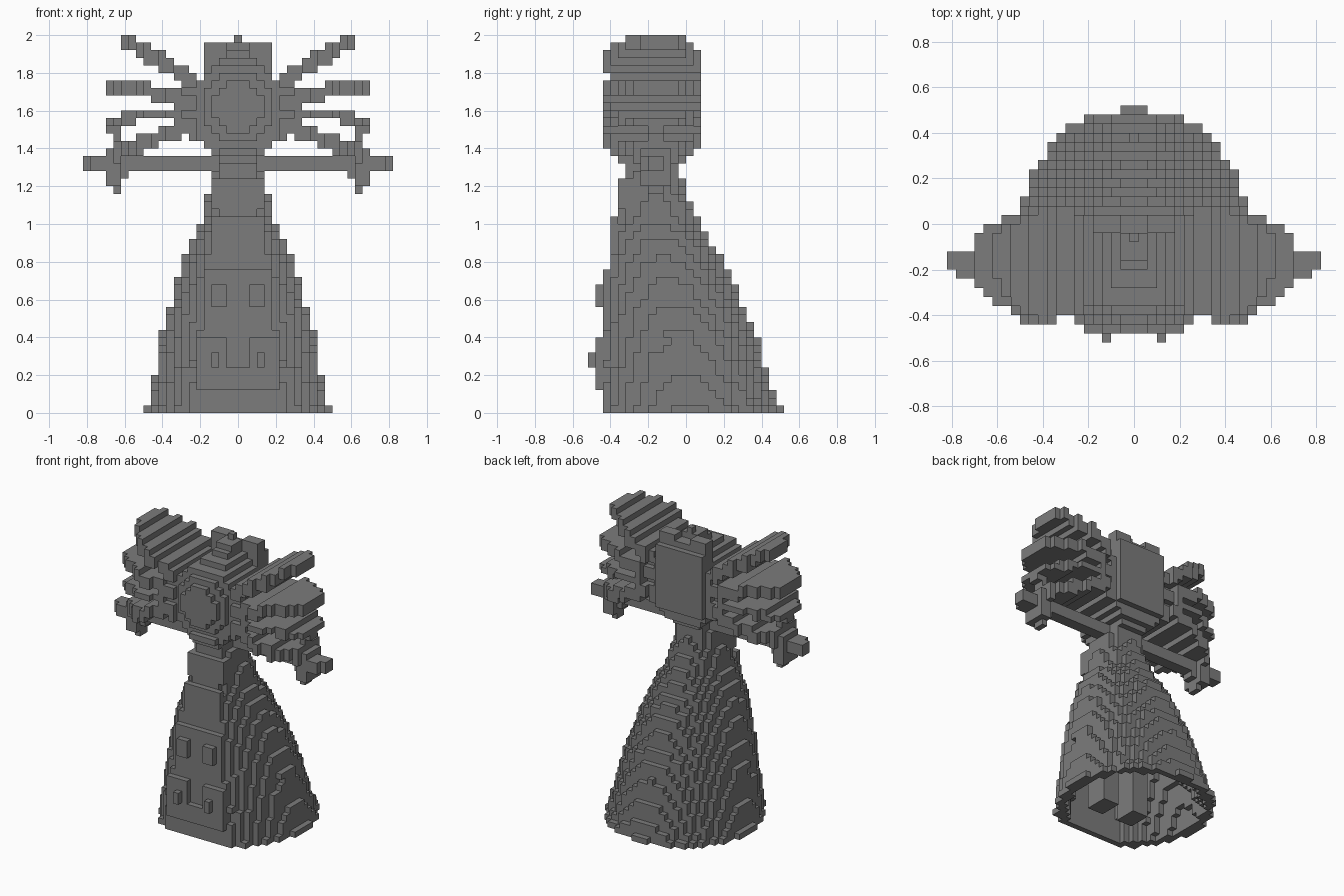
import bpy
import math
from mathutils import Vector

old = bpy.data.objects.get("Cube")
if old:
    bpy.data.objects.remove(old, do_unlink=True)

S = 0.04  # size of one block

stone = bpy.data.materials.new("dark grey stone")
stone.use_nodes = True
GREY = (0.2, 0.2, 0.2, 1)
stone.diffuse_color = GREY
stone.node_tree.nodes["Principled BSDF"].inputs["Base Color"].default_value = GREY


def build(name, inside):
    """Fill every block whose centre passes inside(|x|, y, z), keep outer faces."""
    cells = {(i, j, k) for i in range(-22, 23) for j in range(-14, 15) for k in range(50)
             if inside(abs(i) * S, (j + 0.5) * S, (k + 0.5) * S)}
    verts, faces = {}, []
    for c in sorted(cells):
        for axis in range(3):
            for side in (0, 1):
                n = list(c)
                n[axis] += 2 * side - 1
                if tuple(n) in cells:
                    continue
                quad = []
                for a, b in ((0, 0), (1, 0), (1, 1), (0, 1)):
                    p = list(c)
                    p[axis] += side
                    p[(axis + 1) % 3] += a
                    p[(axis + 2) % 3] += b
                    quad.append(verts.setdefault(tuple(p), len(verts)))
                faces.append(quad if side else quad[::-1])
    points = [((x - 0.5) * S, y * S, z * S) for x, y, z in verts]
    mesh = bpy.data.meshes.new(name)
    mesh.from_pydata(points, [], faces)
    mesh.materials.append(stone)
    obj = bpy.data.objects.new(name, mesh)
    bpy.context.collection.objects.link(obj)


def within(v, low, high):
    return low < v < high


def boxes(*specs):
    """Union of boxes given as x range, y range, z range."""
    return lambda x, y, z: any(within(x, *a) and within(y, *b) and within(z, *c)
                               for a, b, c in specs)


def lerp_table(rows, t):
    for lo, hi in zip(rows, rows[1:]):
        if t <= hi[0]:
            f = max(0, (t - lo[0]) / (hi[0] - lo[0]))
            return [p + (q - p) * f for p, q in zip(lo[1:], hi[1:])]
    return rows[-1][1:]


# Robe: height, half width, back, front
ROBE = [(0, .495, .53, -.45), (.04, .475, .49, -.45), (.16, .45, .45, -.45),
        (.36, .41, .39, -.44), (.5, .385, .33, -.43), (.6, .35, .29, -.43),
        (.72, .32, .24, -.42), (.84, .275, .175, -.41), (.96, .22, .10, -.40),
        (1.04, .18, .055, -.35), (1.12, .17, .035, -.32), (1.16, .15, .005, -.32),
        (1.28, .14, -.035, -.32)]


def in_robe(x, y, z, inset=0):
    w, back, front = (v - d for v, d in zip(lerp_table(ROBE, z), (inset, inset, -inset)))
    mid = (back + front) / 2
    if not front < y < back:
        return False
    depth = back - mid if y > mid else 1.12 * (mid - front)
    ripple = .03 * math.sin(40 * z) * math.cos(40 * x)
    return (x / w) ** 2 + ((y - mid) / depth) ** 2 < 1.0 + ripple


build("robe", lambda x, y, z: z < 1.28 and in_robe(x, y, z)
      and not (z < 0.96 and in_robe(x, y, z, 0.055)))

# Legs hidden in the hollow robe
build("legs", boxes(((.05, .19), (-.24, -.08), (.04, 1.0))))

# Raised relief on the front of the robe
build("front_relief", boxes(
    ((-1, .22), (-.48, -.40), (.12, .24)),
    ((.06, .22), (-.48, -.40), (.24, .40)),
    ((.10, .14), (-.52, -.44), (.24, .32)),
    ((-1, .20), (-.44, -.40), (.40, .56)),
    ((.06, .14), (-.48, -.40), (.56, .68)),
    ((-1, .18), (-.44, -.36), (.56, .76)),
    ((-1, .14), (-.40, -.36), (.76, 1.04)),
    ((-1, .14), (-.36, -.28), (1.08, 1.24))))

build("neck", boxes(
    ((-1, .10), (-.32, -.04), (1.24, 1.32)),
    ((-1, .10), (-.36, 0), (1.32, 1.36)),
    ((-1, .10), (-.40, .04), (1.36, 1.40))))


# Round head with a flat stepped face
def in_head(x, y, z):
    r = math.hypot(x / .25, (z - 1.62) / .25)
    d = Vector((x / .25, (y + .16) / .32, (z - 1.62) / .25)).length
    face = r < .55 and within(y, -.44, -.1)
    cheek = r < .95 and within(y, -.36, .04)
    root = x < .31 and within(z, 1.56, 1.72) and within(y, -.36, 0)
    return (d < 1 and within(y, -.40, .04)) or face or cheek or root


build("head", in_head)

# Stepped crown in front of a tall back slab with two corner posts
build("crown", boxes(
    ((-1, .18), (-.36, .04), (1.72, 1.80)),
    ((-1, .14), (-.32, .04), (1.80, 1.84)),
    ((-1, .10), (-.28, .04), (1.84, 1.88)),
    ((-1, .06), (-.20, .04), (1.88, 1.92)),
    ((-1, .06), (-.16, -.04), (1.92, 1.96)),
    ((-1, .02), (-.08, -.04), (1.96, 2.0))))
build("back_slab", boxes(
    ((-1, .18), (-.04, .04), (1.44, 1.92)),
    ((.06, .18), (-.04, .04), (1.92, 1.96)),
    ((-1, .18), (.04, .08), (1.44, 1.88))))

# Fanned wing plates: centre line points (x, z) and half thickness
PLATES = {
    "upper_plates": ([(.16, 1.71), (.34, 1.82), (.61, 1.98)], .045),
    "high_plates": ([(.24, 1.66), (.34, 1.68), (.44, 1.68), (.48, 1.72), (.70, 1.72)], .03),
    "low_plates": ([(.24, 1.62), (.36, 1.59), (.50, 1.57), (.70, 1.54)], .026),
    "bottom_plates": ([(.18, 1.55), (.34, 1.49), (.66, 1.37)], .045),
    "brace_plates": ([(.12, 1.40), (.20, 1.46), (.32, 1.56)], .04),
}
# Outline from above: x, front, back
OUTLINE = [(.18, -.36, .04), (.29, -.40, .04), (.30, -.40, .08), (.38, -.40, .08),
           (.39, -.44, .08), (.49, -.44, .08), (.50, -.40, .06), (.58, -.37, .03),
           (.64, -.31, -.01), (.70, -.24, -.06)]


def plate(line, half):
    reach = max(line[-1][0], .61)

    def inside(x, y, z):
        if not line[0][0] <= x <= line[-1][0]:
            return False
        front, back = lerp_table(OUTLINE, x * .70 / reach)
        return abs(z - lerp_table(line, x)[0]) < half and front < y < back
    return inside


for plate_name, (line, half) in PLATES.items():
    build(plate_name, plate(line, half))

# Crossbar with upright end guards
build("crossbar", boxes(
    ((-1, .82), (-.20, -.12), (1.28, 1.36)),
    ((.70, .78), (-.24, -.12), (1.28, 1.36))))
build("end_guards", boxes(
    ((.62, .70), (-.24, -.08), (1.20, 1.40)),
    ((.62, .66), (-.20, -.12), (1.16, 1.52)),
    ((.66, .70), (-.20, -.12), (1.48, 1.56)),
    ((.58, .62), (-.20, -.12), (1.24, 1.44))))
